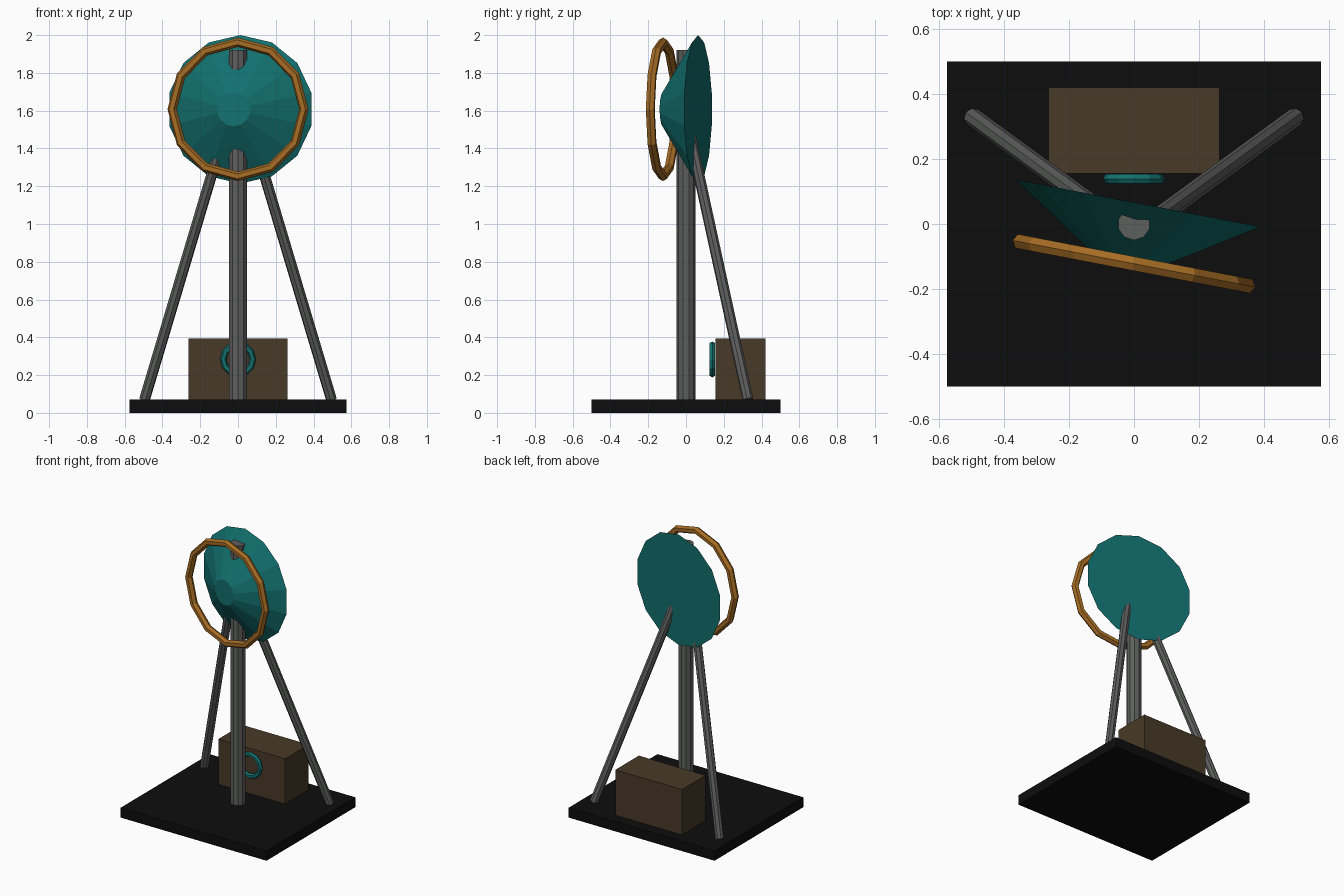
import bpy, bmesh, math
from mathutils import Vector

if "Cube" in bpy.data.objects:
    bpy.data.objects.remove(bpy.data.objects["Cube"])

YAW = -0.19          # head is turned slightly about the post
HEAD_Z = 1.607


def material(name, rgb):
    m = bpy.data.materials.new(name)
    m.diffuse_color = (*rgb, 1)
    m.use_nodes = True
    m.node_tree.nodes["Principled BSDF"].inputs["Base Color"].default_value = m.diffuse_color
    return m


BLACK = material("black", (0.004, 0.004, 0.004))
GREY = material("grey", (0.11, 0.115, 0.11))
TEAL = material("teal", (0.006, 0.165, 0.16))
ORANGE = material("orange", (0.38, 0.15, 0.018))
BROWN = material("brown", (0.064, 0.041, 0.02))


def box(name, lo, hi, mat):
    lo, hi = Vector(lo), Vector(hi)
    bpy.ops.mesh.primitive_cube_add(size=1, location=(lo + hi) / 2)
    ob = bpy.context.object
    ob.name = name
    ob.scale = hi - lo
    ob.data.materials.append(mat)


def rod(name, start, end, r1, r2, sides, mat):
    """Capped, optionally tapered prism between two points."""
    start, end = Vector(start), Vector(end)
    rot = (end - start).to_track_quat('Z', 'Y')
    bm = bmesh.new()
    rings = []
    for centre, r in ((start, r1), (end, r2)):
        ring = []
        for i in range(sides):
            a = math.tau * i / sides
            ring.append(bm.verts.new(centre + rot @ Vector((r * math.sin(a), r * math.cos(a), 0))))
        rings.append(ring)
        bm.faces.new(ring)
    for i in range(sides):
        j = (i + 1) % sides
        bm.faces.new((rings[0][i], rings[0][j], rings[1][j], rings[1][i]))
    bmesh.ops.recalc_face_normals(bm, faces=bm.faces[:])
    me = bpy.data.meshes.new(name)
    bm.to_mesh(me)
    bm.free()
    me.materials.append(mat)
    bpy.context.collection.objects.link(bpy.data.objects.new(name, me))


def ring(name, centre, major, minor, yaw, mat):
    bpy.ops.mesh.primitive_torus_add(
        major_radius=major, minor_radius=minor, major_segments=12,
        minor_segments=6, location=centre, rotation=(math.pi / 2, 0, yaw))
    ob = bpy.context.object
    ob.name = name
    ob.data.materials.append(mat)


# Base plate, control box and its dial
box("base_plate", (-0.575, -0.5, 0), (0.575, 0.5, 0.07), BLACK)
box("control_box", (-0.263, 0.155, 0.07), (0.263, 0.42, 0.393), BROWN)
ring("dial_ring", (0, 0.139, 0.283), 0.078, 0.017, 0, TEAL)

# Post and the two rear braces
rod("post", (0, 0, 0.07), (0, 0, 1.92), 0.05, 0.05, 10, GREY)
for side, label in ((-1, "left"), (1, "right")):
    rod(label + "_brace", (side * 0.495, 0.328, 0.07), (side * 0.05, 0.003, 1.56),
        0.029, 0.029, 8, GREY)

# Tapered dish and the ring in front of it
back = Vector((0.0125, 0.064, HEAD_Z))
forward = Vector((math.sin(YAW), -math.cos(YAW), 0))
rod("dish", back, back + forward * 0.19, 0.393, 0.09, 14, TEAL)
ring("front_ring", (0, -0.122, HEAD_Z), 0.355, 0.025, YAW, ORANGE)
